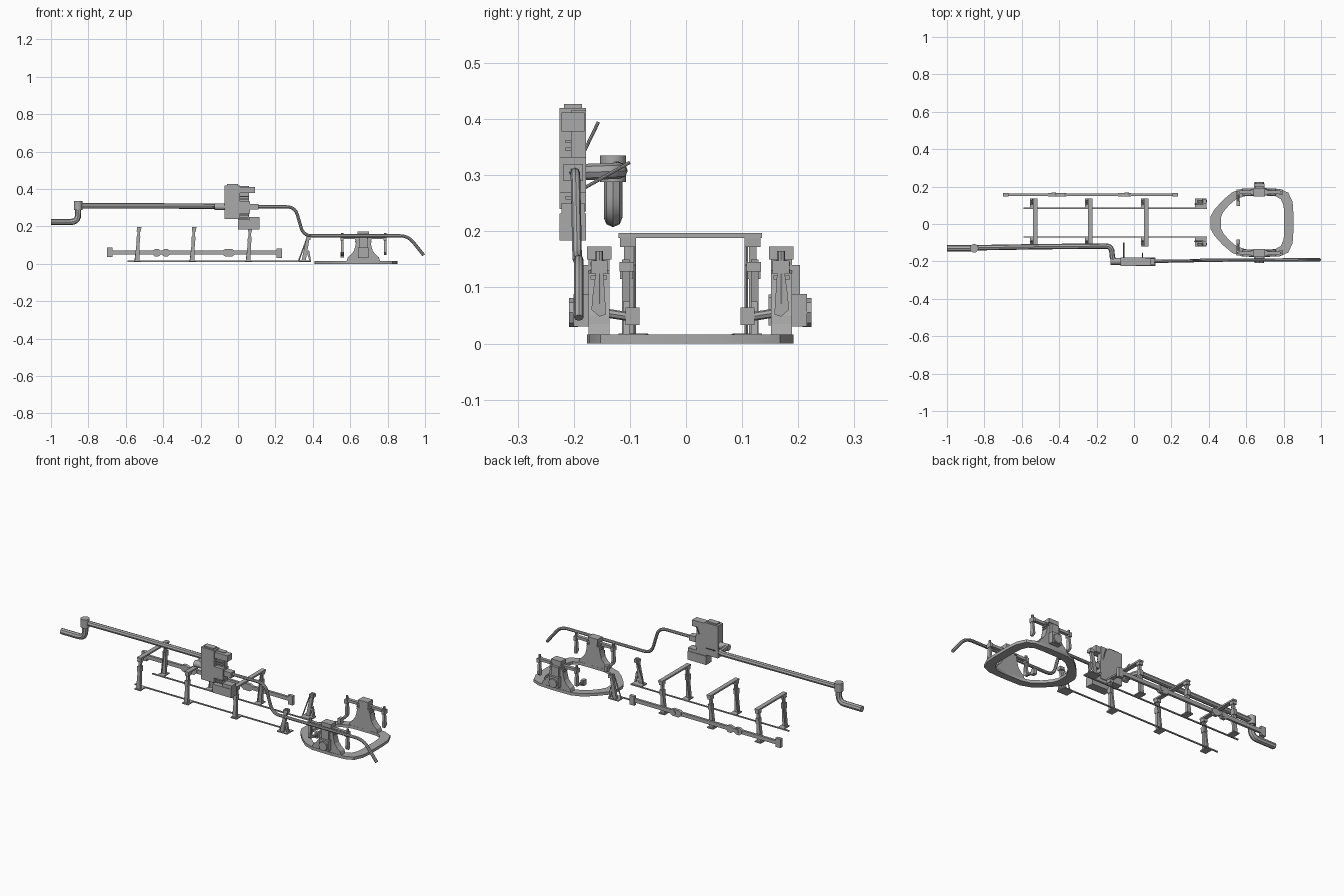
import bpy, bmesh, math
from mathutils import Vector, Matrix

if "Cube" in bpy.data.objects:
    bpy.data.objects.remove(bpy.data.objects["Cube"])

grey = bpy.data.materials.new("mid grey")
grey.diffuse_color = (0.4, 0.4, 0.4, 1)
grey.use_nodes = True
grey.node_tree.nodes["Principled BSDF"].inputs["Base Color"].default_value = grey.diffuse_color
CY = 0.0075          # mirror plane of the track parts


class Part:
    """Collects simple solids into one named object."""
    def __init__(self, name):
        self.name, self.bm = name, bmesh.new()

    def box(self, x0, x1, y0, y1, z0, z1):
        m = Matrix.Translation(((x0 + x1) / 2, (y0 + y1) / 2, (z0 + z1) / 2)) @ \
            Matrix.Diagonal((x1 - x0, y1 - y0, z1 - z0, 1))
        bmesh.ops.create_cube(self.bm, size=1, matrix=m)

    def rod(self, a, b, r, r2=None, n=12):
        a, b = Vector(a), Vector(b)
        m = Matrix.Translation((a + b) / 2) @ (b - a).to_track_quat('Z', 'Y').to_matrix().to_4x4()
        bmesh.ops.create_cone(self.bm, cap_ends=True, segments=n, radius1=r,
                              radius2=r if r2 is None else r2, depth=(b - a).length, matrix=m)

    def prism(self, pts, axis, a, b):
        # axis 'y': pts are (x, z); axis 'x': pts are (y, z)
        def at(p, t):
            return (p[0], t, p[1]) if axis == 'y' else (t, p[0], p[1])
        va = [self.bm.verts.new(at(p, a)) for p in pts]
        vb = [self.bm.verts.new(at(p, b)) for p in pts]
        n = len(pts)
        self.bm.faces.new(va)
        self.bm.faces.new(vb[::-1])
        for i in range(n):
            self.bm.faces.new((va[i], vb[i], vb[(i + 1) % n], va[(i + 1) % n]))

    def done(self, mirror=False, smooth=False):
        if mirror:
            geom = self.bm.verts[:] + self.bm.edges[:] + self.bm.faces[:]
            new = bmesh.ops.duplicate(self.bm, geom=geom)["geom"]
            for v in new:
                if isinstance(v, bmesh.types.BMVert):
                    v.co.y = 2 * CY - v.co.y
        bmesh.ops.recalc_face_normals(self.bm, faces=self.bm.faces[:])
        me = bpy.data.meshes.new(self.name)
        self.bm.to_mesh(me)
        self.bm.free()
        me.materials.append(grey)
        ob = bpy.data.objects.new(self.name, me)
        bpy.context.collection.objects.link(ob)
        if smooth:
            shade(ob)
        return ob


def shade(ob):
    bpy.ops.object.select_all(action='DESELECT')
    ob.select_set(True)
    bpy.context.view_layer.objects.active = ob
    bpy.ops.object.shade_smooth_by_angle(angle=math.radians(35))


def pipe(name, pts, r, bend=0.04):
    """Round pipe through pts with rounded corners."""
    P = [Vector(p) for p in pts]
    path = [P[0]]
    for a, c, b in zip(P, P[1:], P[2:]):
        p = c + (a - c).normalized() * min(bend, (a - c).length * .48)
        q = c + (b - c).normalized() * min(bend, (b - c).length * .48)
        path += [p * (1 - t) ** 2 + c * 2 * t * (1 - t) + q * t * t for t in (0, .2, .4, .6, .8, 1)]
    path.append(P[-1])
    cu = bpy.data.curves.new(name, 'CURVE')
    cu.dimensions, cu.bevel_depth, cu.bevel_resolution, cu.use_fill_caps = '3D', r, 2, True
    s = cu.splines.new('POLY')
    s.points.add(len(path) - 1)
    for pt, co in zip(s.points, path):
        pt.co = (*co, 1)
    ob = bpy.data.objects.new(name, cu)
    bpy.context.collection.objects.link(ob)
    bpy.ops.object.select_all(action='DESELECT')
    ob.select_set(True)
    bpy.context.view_layer.objects.active = ob
    bpy.ops.object.convert(target='MESH')
    ob = bpy.context.object
    ob.data.materials.clear()
    ob.data.materials.append(grey)
    shade(ob)


# thick pipe, its end elbow and cap
pipe("inlet_pipe", [(-.855, -.127, .31), (-.5, -.121, .31), (-.12, -.118, .308),
                    (-.115, -.198, .305), (-.07, -.2, .305)], .0145, .032)
pipe("inlet_elbow", [(-1, -.13, .224), (-.855, -.13, .224), (-.855, -.13, .31)], .0165, .04)
p = Part("pipe_cap")
p.rod((-.855, -.13, .288), (-.855, -.13, .335), .023, n=16)
p.rod((-.125, -.2, .305), (-.07, -.2, .305), .018, n=16)
p.done(smooth=True)

# thin bent pipe
pipe("outlet_pipe", [(.09, -.2, .305), (.305, -.197, .305), (.35, -.194, .15),
                     (.91, -.191, .15), (.993, -.191, .046)], .0085, .045)

# slotted control box
p = Part("control_box")
p.box(-.072, .01, -.225, -.178, .24, .42)
p.box(.0, .06, -.205, -.178, .235, .415)
p.box(.0, .09, -.222, -.181, .378, .412)
p.box(.0, .065, -.225, -.178, .268, .332)
p.box(.0, .115, -.225, -.178, .184, .232)
p.box(.06, .115, -.222, -.181, .21, .25)
p.box(.065, .11, -.218, -.184, .29, .32)
p.box(-.06, .0, -.217, -.185, .415, .427)
for z in (.343, .357, .243, .257):
    p.box(.01, .055, -.215, -.2, z, z + .006)
p.done()
p = Part("levers")
p.rod((.045, -.185, .335), (.045, -.156, .395), .003, n=8)
p.rod((-.055, -.185, .275), (-.055, -.1, .323), .003, n=8)
p.done()

# three goalpost frames along the track
for i, x in enumerate((-.535, -.24, .06)):
    p = Part(f"track_frame_{i + 1}")
    for y0, y1, z0, z1, w0, w1 in ((.105, .12, .018, .125, .012, .008), (.1, .125, .115, .145, .01, .01),
                                   (.105, .118, .14, .178, .007, .007), (.097, .125, .172, .19, .011, .011)):
        s0, s1 = x - .006 + z0 * .06, x - .006 + z1 * .06
        p.prism([(s0 - w0, z0), (s0 + w0, z0), (s1 + w1, z1), (s1 - w1, z1)],
                'y', CY + y0, CY + y1)
    p.rod((x - .015, CY + .1, .018), (x + .005, CY + .1, .178), .0035, n=6)
    p.box(x - .022, x + .015, CY + .075, CY + .128, .012, .018)
    p.done(mirror=True)
    p = Part(f"frame_crossbar_{i + 1}")
    p.box(x - .006, x + .018, -.12, .135, .188, .197)
    p.done()

# short end posts of the track
p = Part("end_posts")
p.prism([(.34, .018), (.362, .018), (.385, .15), (.368, .15)], 'y', CY + .108, CY + .122)
p.prism([(.368, .06), (.382, .018), (.39, .018), (.38, .075)], 'y', CY + .108, CY + .12)
p.box(.363, .388, CY + .1, CY + .126, .128, .145)
p.rod((.325, CY + .1, .018), (.37, CY + .1, .14), .0035, n=6)
p.box(.325, .388, CY + .08, CY + .128, .012, .018)
p.done(mirror=True)

# two track wires
p = Part("track_wires")
p.box(-.59, .39, CY + .074, CY + .081, .011, .017)
p.done(mirror=True)

# rear rail with end blocks and sleeves
p = Part("rear_rail")
p.box(-.69, .23, .15, .163, .05, .071)
for x0, x1, z0, z1 in ((-.7, -.67, .037, .087), (.205, .235, .032, .083)):
    p.box(x0, x1, .147, .165, z0, z1)
for x in (-.435, -.385, -.04, -.06):
    p.prism([(x - .025, .052), (x - .01, .04), (x + .01, .04), (x + .025, .052),
             (x + .025, .069), (x + .01, .078), (x - .01, .078), (x - .025, .069)], 'y', .148, .165)
for x in (-.43, -.04):
    p.rod((x, .16, .06), (x, .169, .06), .012)
p.done()

# egg-shaped base ring
outer = [(.41, .035), (.43, .07), (.475, .12), (.525, .162), (.58, .182), (.7, .184), (.78, .18), (.825, .16), (.848, .11), (.852, .05)]
inner = [(.465, .03), (.478, .058), (.51, .095), (.55, .128), (.6, .143), (.7, .144), (.755, .142), (.785, .125), (.8, .09), (.803, .04)]
p = Part("base_ring")
loops = []
for half in (outer, inner):
    full = [(x, CY + y) for x, y in half] + [(x, CY - y) for x, y in half[::-1]]
    loops.append([[p.bm.verts.new((x, y, z)) for x, y in full] for z in (0, .016)])
(o0, o1), (i0, i1) = loops
for a, b in ((o0, o1), (o1, i1), (i1, i0), (i0, o0)):
    for k in range(len(a)):
        j = (k + 1) % len(a)
        p.bm.faces.new((a[k], a[j], b[j], b[k]))
p.done(smooth=True)

# pair of flared clamp towers
X = .67
half = [(.09, .014), (.083, .035), (.065, .05), (.05, .07), (.042, .1), (.038, .125), (.024, .13), (.024, .152)]
p = Part("clamp_towers")
p.prism([(X + a, z) for a, z in half] + [(X - a, z) for a, z in half[::-1]], 'y', CY + .144, CY + .181)
p.box(X - .03, X + .03, CY + .14, CY + .184, .15, .173)
p.box(X - .022, X + .022, CY + .175, CY + .196, .03, .14)
p.box(X - .028, X + .028, CY + .18, CY + .208, .03, .088)
p.rod((X, CY + .2, .055), (X, CY + .216, .055), .026, n=8)
p.done(mirror=True)

# clamp cross arms with hanging pads
p = Part("clamp_arms")
p.box(.555, .79, CY + .154, CY + .172, .134, .149)
for z in (.114, .126, .138):
    p.box(X - .045, X + .045, CY + .148, CY + .178, z, z + .007)
for x in (.557, .787):
    p.box(x - .008, x + .008, CY + .147, CY + .177, .125, .148)
    p.rod((x, CY + .162, .07), (x, CY + .162, .165), .007, n=8)
    p.prism([(CY + a, z) for a, z in ((.15, .052), (.162, .048), (.176, .06), (.174, .085), (.168, .13), (.155, .13))],
            'x', x - .006, x + .006)
p.rod((.557, CY + .155, .055), (.557, CY + .11, .048), .008, n=8)
p.box(.548, .566, CY + .09, CY + .115, .033, .064)
p.done(mirror=True)
